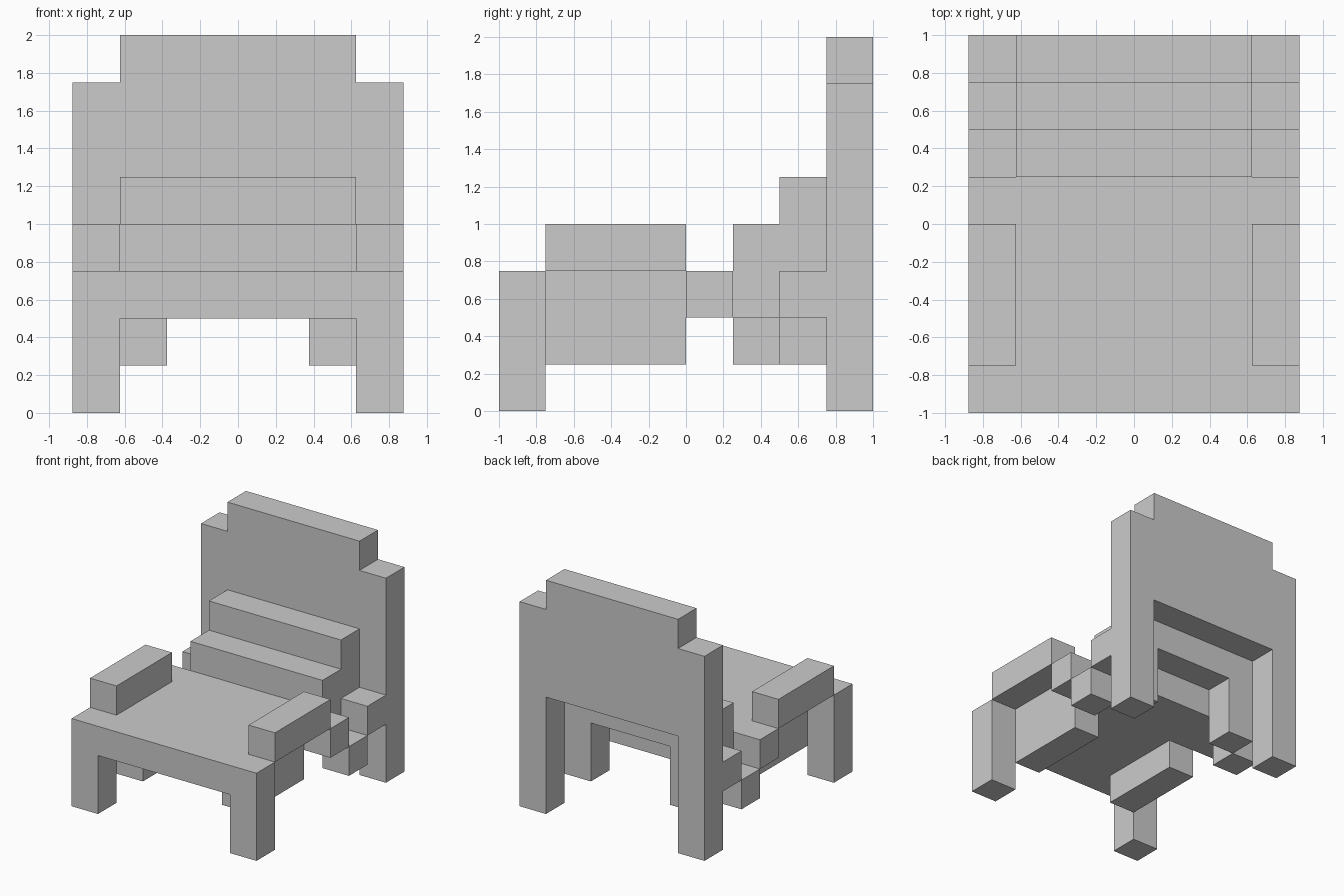
import bpy, bmesh
from mathutils import Vector

if "Cube" in bpy.data.objects:
    bpy.data.objects.remove(bpy.data.objects["Cube"])


def prism(name, profile, axis, lo, hi):
    """Extrude a 2D profile along 'x' (profile is y,z) or 'y' (profile is x,z)."""
    def place(p, d):
        return (d, p[0], p[1]) if axis == 'x' else (p[0], d, p[1])
    bm = bmesh.new()
    face = bm.faces.new([bm.verts.new(place(p, lo)) for p in profile])
    ext = bmesh.ops.extrude_face_region(bm, geom=[face])
    verts = [v for v in ext['geom'] if isinstance(v, bmesh.types.BMVert)]
    step = (hi - lo, 0, 0) if axis == 'x' else (0, hi - lo, 0)
    bmesh.ops.translate(bm, verts=verts, vec=Vector(step))
    bmesh.ops.recalc_face_normals(bm, faces=bm.faces)
    mesh = bpy.data.meshes.new(name)
    bm.to_mesh(mesh)
    bm.free()
    obj = bpy.data.objects.new(name, mesh)
    bpy.context.collection.objects.link(obj)
    return obj


def side_pair(name, x0, x1, y0, y1, z0, z1):
    """Box on the right side, mirrored to the left."""
    obj = prism(name, [(y0, z0), (y1, z0), (y1, z1), (y0, z1)], 'x', x0, x1)
    mod = obj.modifiers.new("Mirror", 'MIRROR')
    mod.use_mirror_merge = False
    return obj


def symmetric(half):
    """Complete a right-half outline with its mirror image."""
    return half + [(-x, z) for x, z in reversed(half)]


W, I = 0.875, 0.625  # outer half width, inner half width

# Front legs joined by the front beam
prism("front_legs_and_beam",
      symmetric([(I, 0.5), (I, 0), (W, 0), (W, 0.75)]), 'y', -1, -0.75)

# Back legs and tall stepped backrest
prism("back_legs_and_backrest",
      symmetric([(I, 1), (I, 0), (W, 0), (W, 1.75), (I, 1.75), (I, 2)]),
      'y', 0.75, 1)

# Seat rising in two steps towards the backrest
prism("stepped_seat",
      [(-0.75, 0.5), (0.5, 0.5), (0.5, 0.75), (0.75, 0.75), (0.75, 1.25),
       (0.5, 1.25), (0.5, 1), (0.25, 1), (0.25, 0.75), (-0.75, 0.75)],
      'x', -I, I)

# Armrests, under-seat rails and side blocks
side_pair("armrests", I, W, -0.75, 0, 0.75, 1)
side_pair("under_seat_rails", 0.375, I, -0.75, 0, 0.25, 0.5)
side_pair("seat_side_blocks", I, W, 0, 0.25, 0.5, 0.75)
side_pair("low_side_blocks", I, W, 0.25, 0.5, 0.25, 0.5)
side_pair("rear_side_blocks", I, W, 0.5, 0.75, 0.5, 0.75)
side_pair("rear_inner_blocks", 0.375, I, 0.5, 0.75, 0.25, 0.75)
